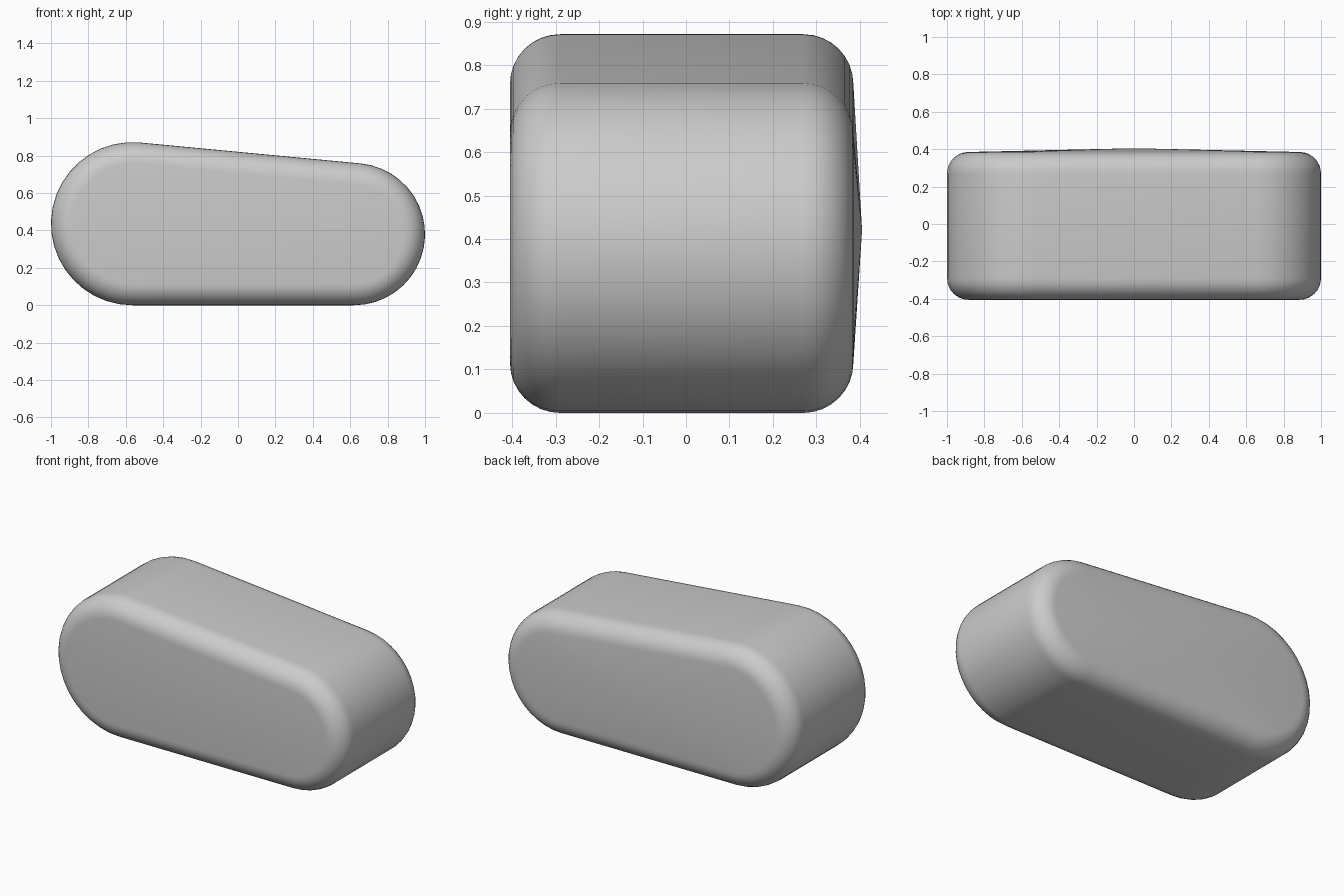
import bpy, bmesh
from math import sin, cos, pi, atan

cube = bpy.data.objects.get("Cube")
if cube:
    bpy.data.objects.remove(cube)

# Tapered capsule outline: two end circles resting on the ground
BIG, SMALL = 0.436, 0.38
X_BIG, X_SMALL = BIG - 1, 1 - SMALL
TILT = 2 * atan((BIG - SMALL) / (X_SMALL - X_BIG))
FILLET, ARC, STEPS = 0.115, 20, 8
FRONT, BACK, APEX = -0.405, 0.385, 0.405


def outline(inset):
    """Outline points (x, z), shrunk evenly by the inset."""
    pts = []
    top = pi / 2 - TILT
    for cx, radius, start, sweep in ((X_SMALL, SMALL, -pi / 2, top + pi / 2),
                                     (X_BIG, BIG, top, 3 * pi / 2 - top)):
        for i in range(ARC + 1):
            a = start + sweep * i / ARC
            pts.append((cx + (radius - inset) * cos(a),
                        radius + (radius - inset) * sin(a)))
    return pts


# Rings from the front face, over both rounded edges, to the back face
quarter = [pi / 2 * i / STEPS for i in range(STEPS + 1)]
sections = [(FILLET * (1 - sin(a)), FRONT + FILLET * (1 - cos(a))) for a in quarter]
sections += [(FILLET * (1 - sin(a)), BACK - FILLET * (1 - cos(a))) for a in reversed(quarter)]

bm = bmesh.new()
rings = [[bm.verts.new((x, y, z)) for x, z in outline(inset)] for inset, y in sections]
count = len(rings[0])
for r0, r1 in zip(rings, rings[1:]):
    for i in range(count):
        j = (i + 1) % count
        bm.faces.new((r0[i], r0[j], r1[j], r1[i]))

# Flat front, and a back that rises to a shallow central point
bm.faces.new(rings[0])
tip = bm.verts.new((0, APEX, 0.42))
for i in range(count):
    bm.faces.new((rings[-1][i], rings[-1][(i + 1) % count], tip))
bmesh.ops.recalc_face_normals(bm, faces=bm.faces)

mesh = bpy.data.meshes.new("rounded_body")
bm.to_mesh(mesh)
bm.free()
body = bpy.data.objects.new("rounded_body", mesh)
bpy.context.collection.objects.link(body)

# Plain grey finish
grey = bpy.data.materials.new("light grey")
grey.use_nodes = True
colour = (0.6, 0.6, 0.6, 1)
grey.diffuse_color = colour
grey.node_tree.nodes["Principled BSDF"].inputs["Base Color"].default_value = colour
mesh.materials.append(grey)

bpy.ops.object.select_all(action="DESELECT")
body.select_set(True)
bpy.context.view_layer.objects.active = body
bpy.ops.object.shade_smooth_by_angle(angle=pi / 6)
